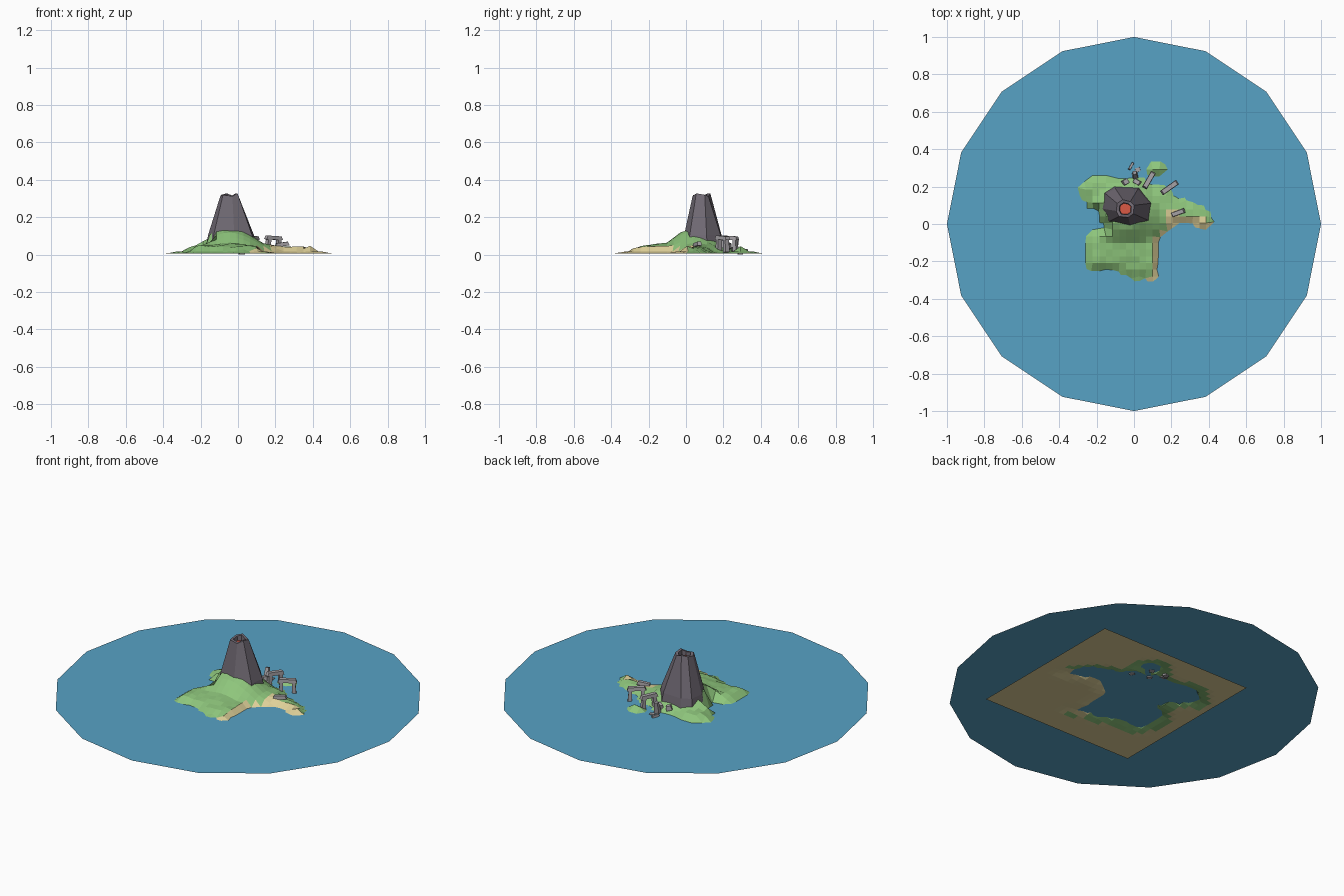
import bpy, bmesh, random
from math import sin, cos, pi, radians, hypot
from mathutils import Vector, Matrix

if "Cube" in bpy.data.objects:
    bpy.data.objects.remove(bpy.data.objects["Cube"])

random.seed(4)
SEA, BED = 0.018, 0.006


def material(name, rgb):
    m = bpy.data.materials.new(name)
    m.diffuse_color = (*rgb, 1)
    m.use_nodes = True
    m.node_tree.nodes["Principled BSDF"].inputs["Base Color"].default_value = m.diffuse_color
    return m


WATER = material("water", (0.095, 0.36, 0.56))
GRASS = material("grass", (0.27, 0.56, 0.2))
SAND = material("sand", (0.74, 0.64, 0.32))
ROCK = material("rock", (0.16, 0.14, 0.17))
LAVA = material("lava", (0.7, 0.1, 0.06))
STONE = material("stone", (0.38, 0.36, 0.38))


def finish(name, bm, mats):
    me = bpy.data.meshes.new(name)
    bm.to_mesh(me)
    bm.free()
    for m in mats:
        me.materials.append(m)
    ob = bpy.data.objects.new(name, me)
    bpy.context.collection.objects.link(ob)
    return ob


# Sea: flat 16-sided disc
bm = bmesh.new()
bm.faces.new([bm.verts.new((cos(i * pi / 8), sin(i * pi / 8), SEA)) for i in range(16)])
finish("sea", bm, [WATER])

# Shorelines of the main island and the northern islet
COAST = [(-.33, .17), (-.27, .22), (-.24, .26), (-.15, .26), (-.07, .24), (.02, .25), (.07, .22),
         (.12, .2), (.17, .2), (.22, .14), (.31, .12), (.38, .08), (.43, .01), (.45, -.05),
         (.40, -.04), (.33, 0), (.25, .01), (.18, -.04), (.13, -.08), (.13, -.2), (.12, -.26),
         (.16, -.33), (.06, -.29), (0, -.3), (-.06, -.26), (-.14, -.24), (-.22, -.26),
         (-.26, -.22), (-.26, -.07), (-.22, -.03), (-.16, -.02), (-.17, .06), (-.23, .09), (-.28, .15)]
ISLET = [(.06, .3), (.11, .355), (.18, .31), (.18, .26), (.1, .25)]


def shore(p, poly):
    """Signed distance (positive inland) and nearest shore point."""
    inside, best, near = False, 9, p
    for a, b in zip(poly, poly[1:] + poly[:1]):
        a, b = Vector(a), Vector(b)
        t = max(0, min(1, (p - a).dot(b - a) / (b - a).length_squared))
        q = a.lerp(b, t)
        if (p - q).length < best:
            best, near = (p - q).length, q
        if (a.y > p.y) != (b.y > p.y) and p.x < a.x + (p.y - a.y) / (b.y - a.y) * (b.x - a.x):
            inside = not inside
    return (best if inside else -best), near


def nearest(p):
    return max((shore(p, COAST), shore(p, ISLET)), key=lambda s: s[0])


# Terrain: square sea bed rising into the island, vertices snapped to the shore
N, CX, CY = 28, 0.10, -0.03
bm = bmesh.new()
bmesh.ops.create_grid(bm, x_segments=N, y_segments=N, size=0.5,
                      matrix=Matrix.Translation((CX, CY, BED)))
for v in bm.verts:
    p = v.co.xy
    d, q = nearest(p)
    if abs(d) < 0.4 / N:
        v.co = (q.x, q.y, SEA)
    elif d < 0:
        v.co.z = max(BED, SEA + d * 0.22)
    else:
        z = SEA + min(d, 0.03) * 0.85 + max(0, d - 0.03) * 0.14 + random.uniform(-.004, .004)
        r = hypot((p.x + 0.045) / 1.2, p.y - 0.045)
        mound = 0.05 + (0.165 - r) / 0.105 * 0.08
        v.co.z = max(z, min(mound, 0.13)) if r < 0.17 else z
for f in bm.faces:
    c = f.calc_center_median()
    d = nearest(c.xy)[0]
    beach = c.x > 0.08 and c.y < -0.05 and abs(d) < 0.03
    spit = c.x > 0.18 and c.y < 0.07 - 0.25 * (c.x - 0.2)
    f.material_index = int(c.z < BED + 0.002 or beach or spit)
finish("island", bm, [GRASS, SAND])

# Volcano: irregular octagonal loft with a notched rim and lava pool
BASE = [(-.16, .08), (-.15, .16), (-.1, .19), (.02, .185), (.085, .11), (.075, .02), (-.02, -.01), (-.13, .015)]
MOUTH = Vector((-.045, .08))
bm = bmesh.new()


def ring(scale, z, pts=BASE, jitter=0.0):
    return [bm.verts.new((*MOUTH.lerp(Vector(p), scale), z + jitter * ((i % 3) - 1)))
            for i, p in enumerate(pts)]


RIM = [(-.095, .07), (-.09, .11), (-.06, .13), (-.02, .12), (.0, .1), (-.003, .055), (-.03, .035), (-.08, .04)]
rings = [ring(1.12, 0.03), ring(1.0, 0.105), ring(1.0, 0.32, RIM, 0.008),
         ring(0.68, 0.32, RIM, 0.006), ring(0.62, 0.295, RIM)]
for a, b in zip(rings, rings[1:]):
    for i in range(8):
        j = (i + 1) % 8
        bm.faces.new((a[i], b[i], b[j], a[j]))
bm.faces.new(rings[-1]).material_index = 1
bmesh.ops.recalc_face_normals(bm, faces=bm.faces)
finish("volcano", bm, [ROCK, LAVA])


# Standing stones: slightly tapered blocks
def block(name, loc, size, yaw, tilt=0, taper=0.85):
    bm = bmesh.new()
    bmesh.ops.create_cube(bm, size=1)
    for v in bm.verts:
        k = taper if v.co.z > 0 else 1
        v.co = (v.co.x * size[0] * k, v.co.y * size[1] * k, v.co.z * size[2])
    ob = finish(name, bm, [STONE])
    ob.location = loc
    ob.rotation_euler = (0, radians(tilt), radians(yaw))


# Two stone gateways, each a lintel on two uprights
for n, (x, y, yaw, length) in enumerate([(.08, .235, 60, .1), (.19, .195, 35, .105)], 1):
    block(f"lintel_{n}", (x, y, .09), (length, .028, .02), yaw, 3)
    for side in (-1, 1):
        o = side * length * .33
        block(f"upright_{n}_{'ab'[side > 0]}",
              (x + o * cos(radians(yaw)), y + o * sin(radians(yaw)), .048),
              (.022, .028, .07), yaw, -4 * side)

# Fallen and broken stones
block("fallen_stone", (.235, .06, .055), (.075, .025, .02), 20, -8)
block("broken_upright", (.005, .265, .05), (.03, .03, .08), 100, 14, .6)
block("leaning_stone", (-.015, .31, .025), (.045, .013, .014), 60, 10)
block("rubble_a", (-.045, .225, .05), (.032, .03, .026), 30, 15)
block("rubble_b", (.015, .225, .045), (.04, .026, .024), 150, 10)
block("sunken_stone", (.02, .29, .012), (.03, .025, .022), 15)
